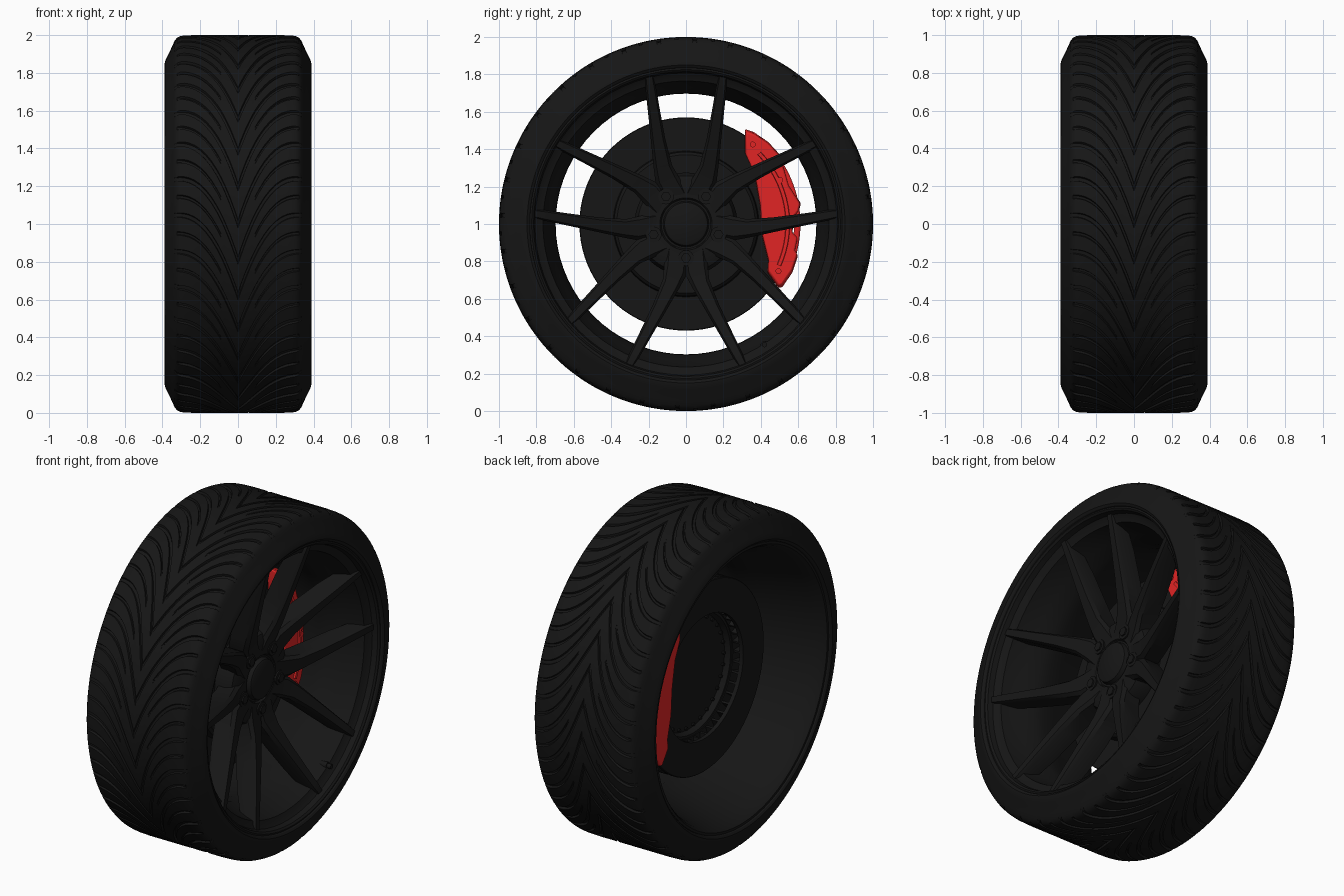
import bpy, bmesh, math
from math import sin, cos, pi, radians

if "Cube" in bpy.data.objects:
    bpy.data.objects.remove(bpy.data.objects["Cube"])

def mat(name, col):
    m = bpy.data.materials.new(name)
    m.diffuse_color = (*col, 1)
    m.use_nodes = True
    m.node_tree.nodes["Principled BSDF"].inputs["Base Color"].default_value = m.diffuse_color
    return m

RUBBER = mat("rubber_black", (0.008, 0.008, 0.008))
METAL = mat("satin_black", (0.008, 0.008, 0.008))
RED = mat("caliper_red", (0.75, 0.018, 0.018))

def finish(bm, name, m, angle=35, bevel=0):
    bmesh.ops.recalc_face_normals(bm, faces=bm.faces)
    me = bpy.data.meshes.new(name)
    bm.to_mesh(me)
    bm.free()
    ob = bpy.data.objects.new(name, me)
    bpy.context.collection.objects.link(ob)
    me.materials.append(m)
    bpy.ops.object.select_all(action='DESELECT')
    ob.select_set(True)
    bpy.context.view_layer.objects.active = ob
    if bevel:
        b = ob.modifiers.new("bevel", 'BEVEL')
        b.width, b.segments, b.limit_method = bevel, 2, 'ANGLE'
    bpy.ops.object.shade_smooth_by_angle(angle=radians(angle))
    return ob

def polar(x, r, a):
    return (x, r * cos(a), 1 + r * sin(a))

def lathe(bm, prof, n=64, a0=0, a1=2 * pi):
    """Spin a closed (x, r) profile round the axle."""
    full = abs(a1 - a0 - 2 * pi) < 1e-6
    cnt = n if full else n + 1
    rings = [[bm.verts.new(polar(x, r, a0 + (a1 - a0) * i / n)) for x, r in prof] for i in range(cnt)]
    k = len(prof)
    for i in range(n):
        A, B = rings[i], rings[(i + 1) % cnt]
        for j in range(k):
            bm.faces.new((A[j], A[(j + 1) % k], B[(j + 1) % k], B[j]))
    if not full:
        bm.faces.new(rings[0])
        bm.faces.new(rings[-1])

def loft(bm, sections):
    """Skin a list of equal-length vertex loops and cap the ends."""
    loops = [[bm.verts.new(p) for p in s] for s in sections]
    for A, B in zip(loops, loops[1:]):
        for j in range(len(A)):
            k = (j + 1) % len(A)
            bm.faces.new((A[j], A[k], B[k], B[j]))
    bm.faces.new(loops[0])
    bm.faces.new(loops[-1])

def turned(bm, prof, n=60):
    """Solid of stacked circles along the axle, capped at both ends."""
    loft(bm, [[polar(x, r, 2 * pi * i / n) for i in range(n)] for x, r in prof])

def rod(bm, y, z, x0, x1, r, n=24):
    """Cylinder parallel to the axle."""
    loft(bm, [[(x, y + r * cos(2 * pi * i / n), z + r * sin(2 * pi * i / n)) for i in range(n)]
              for x in (x0, x1)])

# Tyre: grid sheared along the directional grooves, which are sunk into it
PITCH, N = 2 * pi / 32, 32
# x, radius, long-groove depth, short-groove depth
half = [(0, 1, .3, 0), (.015, 1, 1, 0), (.04, 1, 1, 0), (.07, 1, 1, 0), (.09, 1, 1, 0), (.11, 1, 1, .7),
        (.14, 1, 1, 1), (.17, 1, 1, 1), (.20, 1, 1, 1), (.23, 1, 1, 1), (.26, .999, 1, 1),
        (.285, .998, 1, 1), (.305, .995, .9, .6), (.322, .987, .5, 0), (.335, .971, 0, 0), (.347, .945, 0, 0),
        (.362, .912, 0, 0), (.376, .885, 0, 0), (.386, .862, 0, 0), (.388, .85, 0, 0), (.380, .838, 0, 0),
        (.366, .832, 0, 0), (.33, .815, 0, 0)]
rows = [(-x, r, a, b) for x, r, a, b in reversed(half[1:])] + half
bm = bmesh.new()
grid = []
for x, r, dl, ds in rows:
    t = min(abs(x) / .32, 1)
    shear = .44 * (1 - (1 - t) ** 2.3)
    hl, hs = .022 - .010 * t, .010
    cols = [(-hl, 0), (-hl * .7, dl), (hl * .7, dl), (hl, 0), (PITCH * .32, 0),
            (PITCH / 2 - hs, 0), (PITCH / 2 - hs * .6, ds), (PITCH / 2 + hs * .6, ds),
            (PITCH / 2 + hs, 0), (PITCH * .7, 0)]
    ring = []
    for i in range(N):
        for s, d in cols:
            a = pi - (i * PITCH + s + shear)      # runs up the front, then back over the top
            ring.append(bm.verts.new(polar(x, r - .013 * d, a)))
    grid.append(ring)
M = len(grid[0])
for A, B in zip(grid, grid[1:]):
    for i in range(M):
        k = (i + 1) % M
        bm.faces.new((A[i], A[k], B[k], B[i]))
finish(bm, "tyre", RUBBER, 30)

# Rim barrel and lips
bm = bmesh.new()
lathe(bm, [(.355, .84), (.372, .836), (.375, .826), (.366, .815), (.335, .808), (.322, .79), (.312, .765),
           (.27, .755), (.20, .73), (.13, .70), (.06, .697), (-.02, .715), (-.15, .75), (-.30, .785),
           (-.355, .805), (-.374, .82), (-.374, .834), (-.355, .84), (-.32, .825), (.32, .825)], 72)
finish(bm, "rim_barrel", METAL, 25)

# Ten concave spokes: five arms, each forking in two
# u along arm, v sideways, front x, back x, width
path = [(.13, .045, .150, .04, .14), (.24, .056, .168, .05, .135), (.32, .080, .195, .07, .10),
        (.45, .143, .240, .11, .078), (.60, .222, .292, .17, .064), (.70, .275, .326, .225, .057),
        (.755, .304, .345, .27, .048), (.79, .322, .345, .30, .030)]
bm = bmesh.new()
for k in range(5):
    a = radians(54 + 72 * k)
    ca, sa = cos(a), sin(a)
    for side in (1, -1):
        secs = []
        for u, v, xf, xb, w in path:
            pts = []
            for x, o in ((xb, -.5), (xf - .022, -.5), (xf, -.34), (xf, .34), (xf - .022, .5), (xb, .5)):
                p, q = u - o * w * .47, side * (v + o * w * .88)
                pts.append((x, p * ca - q * sa, 1 + p * sa + q * ca))
            secs.append(pts)
        loft(bm, secs)
finish(bm, "spokes", METAL, 30)

# Hub with centre cap
bm = bmesh.new()
turned(bm, [(.03, .275), (.10, .275), (.138, .258), (.154, .22), (.154, .14), (.142, .132),
            (.142, .122), (.166, .115), (.172, .105)])
finish(bm, "hub", METAL)

# Lug nuts in raised seats
bm = bmesh.new()
for k in range(5):
    a = radians(54 + 72 * k)
    _, y, z = polar(0, .182, a)
    rod(bm, y, z, .10, .163, .042)
    rod(bm, y, z, .10, .172, .027, 6)
finish(bm, "lug_nuts", METAL)

# Valve stem
bm = bmesh.new()
_, y, z = polar(0, .77, radians(-57))
rod(bm, y, z, .24, .335, .014, 12)
rod(bm, y, z, .24, .31, .02, 12)
finish(bm, "valve_stem", METAL)

# Vented brake disc: two plates, vanes between
bm = bmesh.new()
for x0, x1 in ((-.055, -.03), (-.125, -.10)):
    lathe(bm, [(x0, .37), (x1, .37), (x1, .566), (x1 - .004, .57), (x0 + .004, .57), (x0, .566)], 80)
for k in range(40):
    a = 2 * pi * k / 40
    loft(bm, [[polar(x, r, a + s / r) for x, s in ((-.10, -.006), (-.055, -.006), (-.055, .006), (-.10, .006))]
              for r in (.375, .56)])
finish(bm, "brake_disc", METAL)

# Disc hat closing the middle, with bolts on the inside
bm = bmesh.new()
turned(bm, [(-.02, .34), (-.05, .355), (-.05, .392), (.02, .385), (.036, .37)], 64)
for k in range(30):
    _, y, z = polar(0, .325, 2 * pi * k / 30)
    rod(bm, y, z, -.032, -.01, .010, 8)
finish(bm, "disc_hat", METAL)

# Brake caliper: inner and outer bodies, bridge over the disc, raised details
outline = [(.315, 1.51), (.36, 1.495), (.44, 1.44), (.495, 1.38), (.525, 1.30), (.55, 1.21), (.615, 1.11),
           (.605, 1.07), (.575, 1.03), (.57, .95), (.60, .92), (.585, .85), (.60, .83), (.57, .74), (.515, .66),
           (.495, .655), (.435, .74), (.44, .80), (.405, .94), (.395, 1.10), (.365, 1.27), (.315, 1.38)]
bm = bmesh.new()
cy, cz = .48, 1.08
def slab(x0, x1, inset):
    loft(bm, [[(x, cy + (y - cy) * s, cz + (z - cz) * s) for y, z in outline]
              for x, s in ((x0, 1), (x1, inset))])
slab(-.025, .03, .96)
slab(-.13, -.19, .96)
lathe(bm, [(-.16, .578), (.015, .578), (.015, .612), (-.16, .612)], 24, radians(-32), radians(54))
finish(bm, "caliper_body", RED, 30, .008)

bm = bmesh.new()
for deg in (50, 25, 3, -27):
    _, y, z = polar(0, .555, radians(deg))
    rod(bm, y, z, .015, .042, .016, 12)
lathe(bm, [(.02, .53), (.04, .535), (.04, .553), (.02, .558)], 16, radians(-24), radians(44))
finish(bm, "caliper_details", RED, 30)
